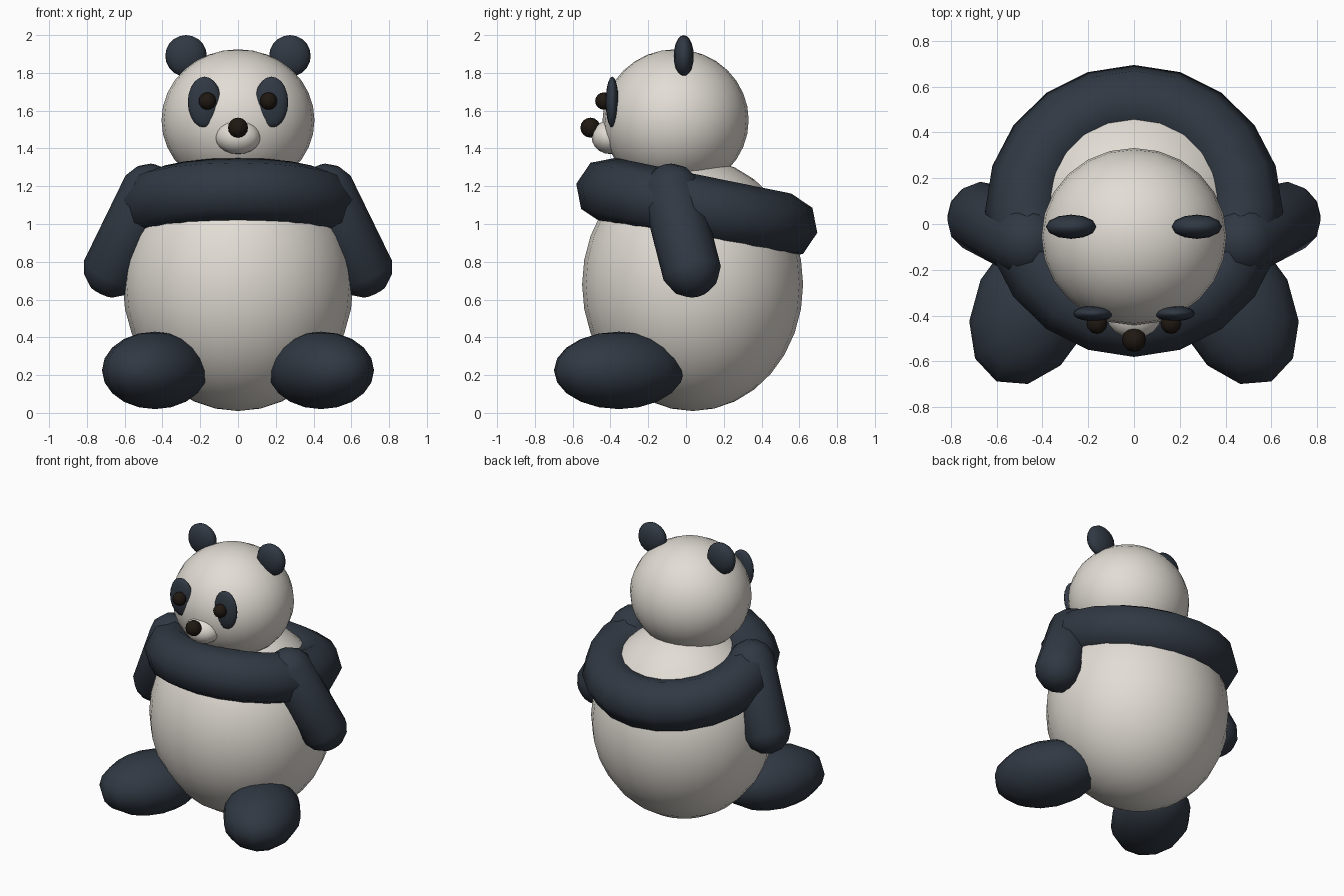
import bpy, bmesh, math
from mathutils import Vector, Matrix

if "Cube" in bpy.data.objects:
    bpy.data.objects.remove(bpy.data.objects["Cube"])


def material(name, rgb):
    m = bpy.data.materials.new(name)
    m.diffuse_color = (*rgb, 1)
    m.use_nodes = True
    m.node_tree.nodes["Principled BSDF"].inputs["Base Color"].default_value = m.diffuse_color
    return m


CREAM = material("cream", (0.76, 0.72, 0.66))
DARK = material("dark_slate", (0.03, 0.04, 0.056))
BLACK = material("near_black", (0.014, 0.009, 0.006))


def finish(bm, name, mat, matrix):
    bmesh.ops.recalc_face_normals(bm, faces=bm.faces[:])
    for f in bm.faces:
        f.smooth = True
    me = bpy.data.meshes.new(name)
    bm.to_mesh(me)
    bm.free()
    me.materials.append(mat)
    ob = bpy.data.objects.new(name, me)
    ob.matrix_world = matrix
    bpy.context.collection.objects.link(ob)
    return ob


def ellipsoid(name, mat, loc, radii, segs=12, rings=8, turn=0.0):
    bm = bmesh.new()
    bmesh.ops.create_uvsphere(bm, u_segments=segs, v_segments=rings, radius=1)
    bmesh.ops.scale(bm, vec=radii, verts=bm.verts[:])
    return finish(bm, name, mat,
                  Matrix.Translation(loc) @ Matrix.Rotation(turn, 4, 'Z'))


def capsule(name, mat, a, b, r, segs=12):
    # sphere with an odd ring count, its upper half slid along the axis
    a, b = Vector(a), Vector(b)
    bm = bmesh.new()
    bmesh.ops.create_uvsphere(bm, u_segments=segs, v_segments=7, radius=r)
    for v in bm.verts:
        if v.co.z > 0:
            v.co.z += (b - a).length
    rot = (b - a).to_track_quat('Z', 'Y').to_matrix().to_4x4()
    return finish(bm, name, mat, Matrix.Translation(a) @ rot)


# Body and head
ellipsoid("body", CREAM, (0, 0.035, 0.68), (0.61, 0.585, 0.67), 24, 16)
ellipsoid("head", CREAM, (0, -0.055, 1.55), (0.405, 0.387, 0.375), 24, 16)

# Tilted shoulder band
bpy.ops.mesh.primitive_torus_add(major_segments=20, minor_segments=8,
                                 major_radius=0.475, minor_radius=0.176,
                                 location=(0, 0.057, 1.083),
                                 rotation=(-0.2, 0, 0))
band = bpy.context.object
band.name = "shoulder_band"
band.data.materials.append(DARK)
bpy.ops.object.shade_smooth()

# Muzzle and nose
ellipsoid("muzzle", CREAM, (0, -0.4, 1.46), (0.12, 0.1, 0.09), 16, 10)
ellipsoid("nose", BLACK, (0, -0.506, 1.51), (0.053, 0.053, 0.053))

# Paired parts
for side, s in (("left", -1), ("right", 1)):
    ellipsoid(f"{side}_ear", DARK, (s * 0.275, -0.012, 1.89),
              (0.11, 0.053, 0.11), 12, 10)
    ellipsoid(f"{side}_eye_patch", DARK, (s * 0.177, -0.391, 1.645),
              (0.089, 0.034, 0.135), 16, 10)
    ellipsoid(f"{side}_eye", BLACK, (s * 0.162, -0.435, 1.651),
              (0.046, 0.046, 0.046))
    ellipsoid(f"{side}_leg", DARK, (s * 0.44, -0.355, 0.225),
              (0.256, 0.37, 0.205), 12, 10, turn=s * 0.45)
    capsule(f"{side}_arm", DARK, (s * 0.66, 0.025, 0.77),
            (s * 0.47, -0.075, 1.16), 0.16)
